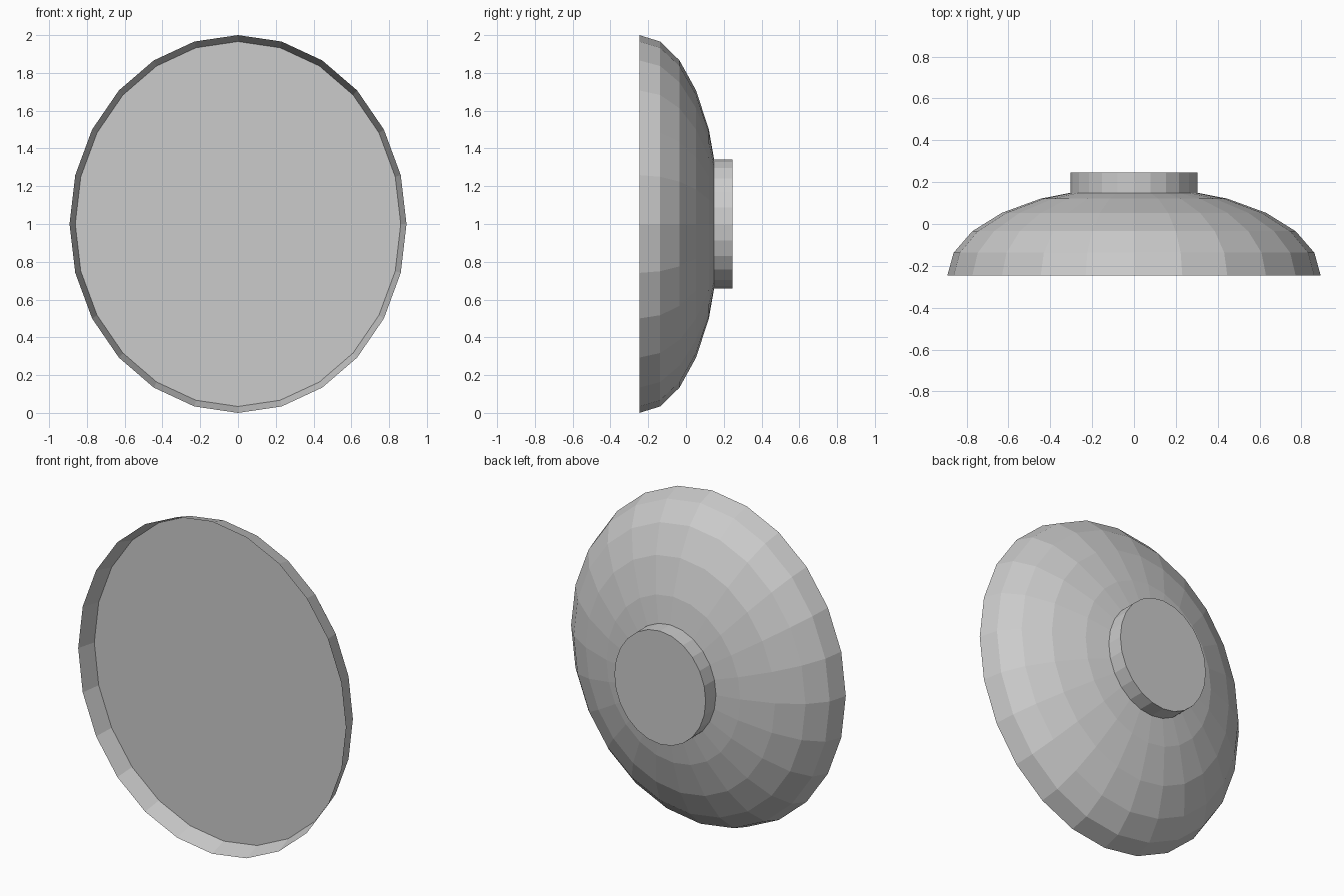
import bpy, bmesh
from math import sin, cos, radians, tau

if "Cube" in bpy.data.objects:
    bpy.data.objects.remove(bpy.data.objects["Cube"])

SIDES = 24
RX = 0.892              # x half-width relative to a z half-height of 1
FRONT, BACK = -0.247, 0.247
DEPTH = 0.425           # depth of the half-ellipsoid


def lathe(name, profile, cap_first=False, cap_last=False):
    """Elliptical rings along y from (radius, y) pairs, joined into flat faces."""
    bm = bmesh.new()
    rings = [[bm.verts.new((RX * r * sin(tau * i / SIDES), y, 1 + r * cos(tau * i / SIDES)))
              for i in range(SIDES)] for r, y in profile]
    for a, b in zip(rings, rings[1:]):
        for i in range(SIDES):
            j = (i + 1) % SIDES
            bm.faces.new((a[i], a[j], b[j], b[i]))
    if cap_first:
        bm.faces.new(rings[0][::-1])
    if cap_last:
        bm.faces.new(rings[-1])
    mesh = bpy.data.meshes.new(name)
    bm.to_mesh(mesh)
    bm.free()
    obj = bpy.data.objects.new(name, mesh)
    bpy.context.collection.objects.link(obj)
    return obj


# Half-ellipsoid shell, open at the front
arc = [(cos(radians(15 * k)), FRONT + DEPTH * sin(radians(15 * k))) for k in range(6)]
lathe("bowl_shell", arc, cap_last=True)

# Flat panel recessed one ring behind the rim
panel = lathe("front_panel", [arc[1]], cap_first=True)

# Short mounting collar at the back
lathe("rear_collar", [(0.341, 0.14), (0.341, BACK)], cap_last=True)
